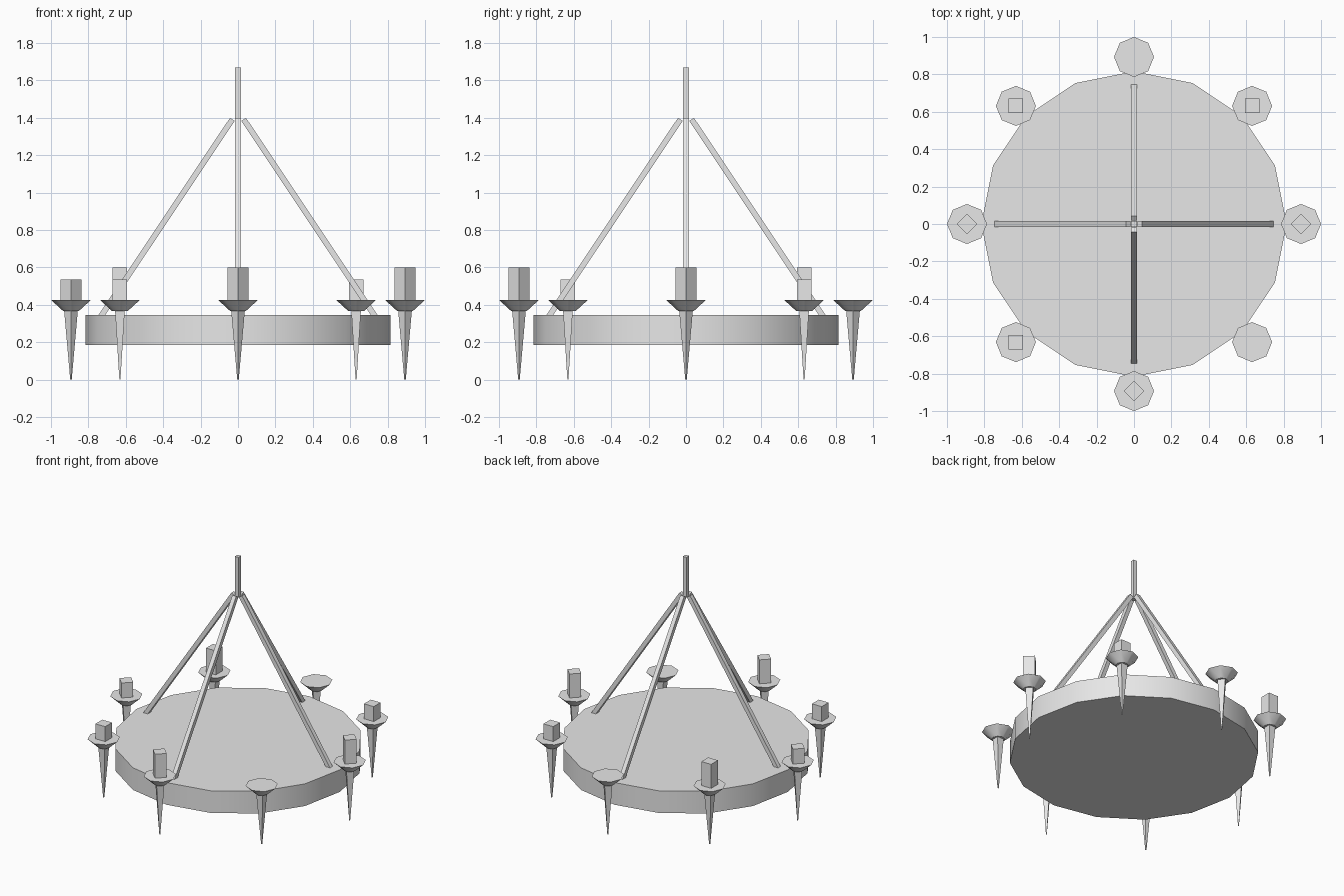
import bpy, bmesh
from math import radians, cos, sin, pi, sqrt
from mathutils import Vector

cube = bpy.data.objects.get("Cube")
if cube:
    bpy.data.objects.remove(cube, do_unlink=True)

# Single plain grey
grey = bpy.data.materials.new("plain_grey")
grey.use_nodes = True
color = (0.8, 0.8, 0.8, 1)
grey.diffuse_color = color
grey.node_tree.nodes["Principled BSDF"].inputs["Base Color"].default_value = color


def prism(name, sides, start, end, r_start, r_end, turn=0.0, smooth=False):
    """Straight or tapered bar between two points; turn spins it about its axis."""
    start, end = Vector(start), Vector(end)
    axis = end - start
    bm = bmesh.new()
    bmesh.ops.create_cone(bm, cap_ends=True, segments=sides, radius1=r_start,
                          radius2=r_end, depth=axis.length)
    for v in bm.verts:
        x, y = v.co.x, v.co.y
        v.co.x = x * cos(turn) - y * sin(turn)
        v.co.y = x * sin(turn) + y * cos(turn)
    mesh = bpy.data.meshes.new(name)
    bm.to_mesh(mesh)
    bm.free()
    mesh.materials.append(grey)
    obj = bpy.data.objects.new(name, mesh)
    obj.location = (start + end) / 2
    if abs(axis.x) + abs(axis.y) > 0.001:
        obj.rotation_euler = axis.to_track_quat("Z", "Y").to_euler()
    bpy.context.collection.objects.link(obj)
    if smooth:
        bpy.ops.object.select_all(action="DESELECT")
        obj.select_set(True)
        bpy.context.view_layer.objects.active = obj
        bpy.ops.object.shade_smooth_by_angle(angle=radians(40))
    return obj


# Drum-like platform
prism("platform", 16, (0, 0, 0.185), (0, 0, 0.345), 0.816, 0.816, smooth=True)

# Hanging post and four slanted rods
rod_r = 0.015 * sqrt(2)
prism("hanging_post", 4, (0, 0, 1.38), (0, 0, 1.67), rod_r, rod_r, pi / 4)
for i in range(4):
    c, s = cos(i * pi / 2), sin(i * pi / 2)
    prism(f"support_rod_{i}", 4, (0.742 * c, 0.742 * s, 0.325),
          (0.03 * c, 0.03 * s, 1.392), rod_r, rod_r, pi / 4)

# Eight holders round the rim; height 0 means the candle is missing
candle_tops = [0.6, 0.535, 0, 0.6, 0.535, 0.535, 0.6, 0]
for i, top in enumerate(candle_tops):
    a = i * pi / 4
    x, y = 0.893 * cos(a), 0.893 * sin(a)
    prism(f"holder_spike_{i}", 4, (x, y, 0), (x, y, 0.375), 0.004, 0.037, a)
    prism(f"holder_cup_{i}", 8, (x, y, 0.368), (x, y, 0.427), 0.043, 0.107, a, True)
    if top:
        prism(f"candle_{i}", 4, (x, y, 0.427), (x, y, top), 0.055, 0.055, a)
